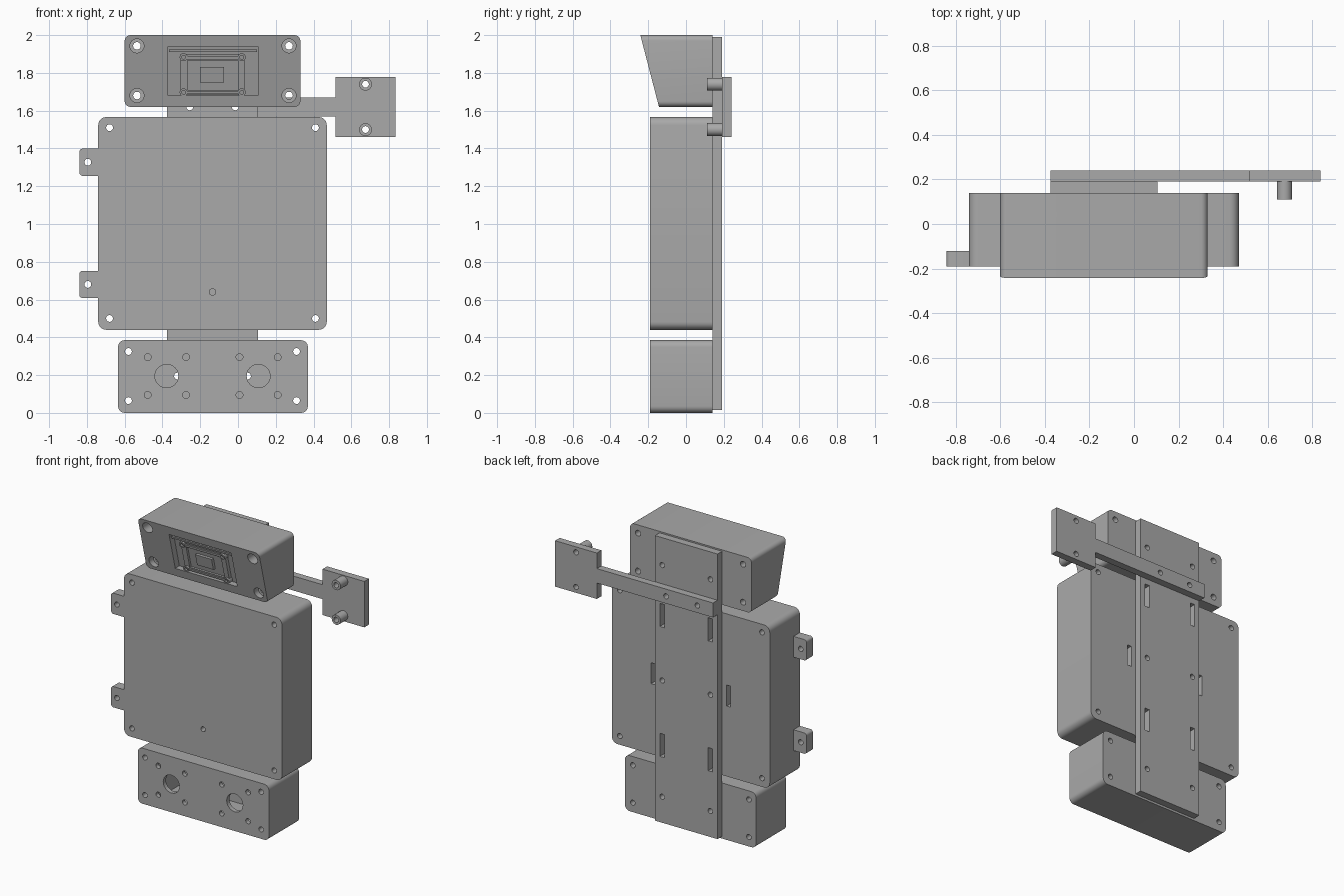
import bpy, bmesh
from math import pi, cos, sin, radians

if "Cube" in bpy.data.objects:
    bpy.data.objects.remove(bpy.data.objects["Cube"])

grey = bpy.data.materials.new("plain grey")
grey.use_nodes = True
colour = (0.4, 0.4, 0.4, 1)
grey.diffuse_color = colour
grey.node_tree.nodes["Principled BSDF"].inputs["Base Color"].default_value = colour

MID = -0.135                      # centre line of the boxes and the backbone
FRONT, BACK = -0.19, 0.14         # faces of the two lower boxes


def slope(z):
    """Y of the leaning face of the top housing at height z."""
    return -0.143 - 0.26 * (z - 1.62)


def rounded(x0, x1, z0, z1, r=0.0, steps=6):
    if not r:
        return [(x0, z0), (x1, z0), (x1, z1), (x0, z1)]
    centres = [(x1 - r, z1 - r), (x0 + r, z1 - r), (x0 + r, z0 + r), (x1 - r, z0 + r)]
    return [(cx + r * cos(a), cz + r * sin(a))
            for i, (cx, cz) in enumerate(centres)
            for a in [(i + k / steps) * pi / 2 for k in range(steps + 1)]]


def circle(x, z, r, n=24):
    return [(x + r * cos(2 * pi * k / n), z + r * sin(2 * pi * k / n)) for k in range(n)]


def make(name, outlines, y0, y1, lean=False):
    """Extrude outlines in the xz plane from y0 to y1; lean shears them onto the slope."""
    bm = bmesh.new()
    for pts in outlines:
        rings = [[bm.verts.new((x, y + (slope(z) if lean else 0), z)) for x, z in pts]
                 for y in (y0, y1)]
        bm.faces.new(rings[0])
        bm.faces.new(rings[1][::-1])
        for i in range(len(pts)):
            j = (i + 1) % len(pts)
            bm.faces.new((rings[0][i], rings[1][i], rings[1][j], rings[0][j]))
    bmesh.ops.recalc_face_normals(bm, faces=bm.faces)
    mesh = bpy.data.meshes.new(name)
    bm.to_mesh(mesh)
    bm.free()
    mesh.materials.append(grey)
    obj = bpy.data.objects.new(name, mesh)
    bpy.context.collection.objects.link(obj)
    return obj


def cut(obj, outlines, y0, y1, lean=False):
    """Subtract extruded outlines from an object."""
    tool = make("cutter", outlines, y0, y1, lean)
    tool.hide_render = True
    mod = obj.modifiers.new("cut", "BOOLEAN")
    mod.operation, mod.solver, mod.object = "DIFFERENCE", "EXACT", tool
    graph = bpy.context.evaluated_depsgraph_get()
    mesh = bpy.data.meshes.new_from_object(obj.evaluated_get(graph))
    obj.modifiers.clear()
    obj.data = mesh
    bpy.data.objects.remove(tool)


def holes(xs, zs, r):
    return [circle(x, z, r) for x in xs for z in zs]


def slots(xs, zs, w, h):
    return [rounded(x - w / 2, x + w / 2, z - h / 2, z + h / 2) for x in xs for z in zs]


mount_x = (MID - 0.185, MID + 0.185)
plate_slots = slots(mount_x, (0.55, 1.45), 0.035, 0.16)
arm_bolts = holes((MID - 0.12, MID + 0.12), (1.62,), 0.018)

# Main enclosure with bolt holes and cable slots
main_box = make("main_enclosure", [rounded(-0.74, 0.47, 0.44, 1.566, 0.042)], FRONT, BACK)
cut(main_box, holes((-0.68, 0.41), (0.5, 1.51), 0.018), -0.3, 0.3)
cut(main_box, holes((MID,), (0.64,), 0.017), -0.3, -0.1)
cut(main_box, plate_slots + slots((MID - 0.29, MID + 0.29), (1.0,), 0.03, 0.145)
    + holes(mount_x, (1.0,), 0.018), 0.02, 0.3)

# Side tabs
for label, z in (("lower", 0.68), ("upper", 1.327)):
    tab = make(label + "_side_tab", [rounded(-0.84, -0.72, z - 0.072, z + 0.072, 0.018)],
               FRONT, -0.12)
    cut(tab, holes((-0.795,), (z,), 0.018), -0.3, 0)

# Lower hollow box with two round openings
low_box = make("lower_enclosure", [rounded(-0.635, 0.37, 0, 0.385, 0.036)], FRONT, BACK)
cut(low_box, [rounded(-0.53, 0.26, 0.03, 0.355)], -0.16, 0.11)
cut(low_box, holes((-0.58, 0.31), (0.065, 0.325), 0.018), -0.3, 0.3)
cut(low_box, holes((MID - 0.243, MID + 0.243), (0.195,), 0.062)
    + holes((-0.478, -0.275, 0.008, 0.21), (0.095, 0.295), 0.018), -0.3, -0.1)
cut(low_box, holes(mount_x, (0.195,), 0.018), 0.05, 0.3)

# Top housing with a leaning front face
top_box = make("top_housing", [rounded(-0.6, 0.33, 1.62, 2.0, 0.03)], -0.1, BACK)
for v in top_box.data.vertices:
    if v.co.y < 0:
        v.co.y = slope(v.co.z)
corner_x, corner_z = (-0.535, 0.27), (1.68, 1.943)
cut(top_box, holes(corner_x, corner_z, 0.037), -0.4, -0.11)
cut(top_box, holes(corner_x, corner_z, 0.02), -0.4, 0.3)
cut(top_box, holes(mount_x, (1.8,), 0.018), 0.05, 0.3)
cut(top_box, [rounded(-0.37, 0.105, 1.68, 1.94)], -0.1, 0.045, True)

# Sensor module set in the sloping recess
board = make("sensor_board", [rounded(-0.305, 0.035, 1.685, 1.9)], 0.02, 0.046, True)
cut(board, [rounded(-0.267, 0.0, 1.71, 1.865)], 0, 0.036, True)
make("sensor_block", [rounded(-0.2, -0.075, 1.75, 1.83)], 0.015, 0.04, True)
make("sensor_clips", [rounded(-0.27, 0.0, 1.872, 1.89), rounded(-0.27, 0.0, 1.69, 1.705),
                      rounded(-0.365, 0.1, 1.91, 1.925)], 0.01, 0.046, True)
screw_x, screw_z = (-0.288, 0.02), (1.697, 1.883)
posts = make("sensor_posts", holes(screw_x, screw_z, 0.021), 0.005, 0.046, True)
cut(posts, holes(screw_x, screw_z, 0.01), -0.1, 0.03, True)

# Backbone plate joining the three boxes
spine = make("backbone_plate", [rounded(-0.375, 0.105, 0.015, 1.99)], BACK, 0.19)
cut(spine, plate_slots + holes(mount_x, (0.195, 1.0, 1.8), 0.018) + arm_bolts, 0, 0.4)

# Side arm with a square pad and two standoffs
arm_outline = [(-0.375, 1.57), (0.515, 1.57), (0.515, 1.46), (0.835, 1.46),
               (0.835, 1.778), (0.515, 1.778), (0.515, 1.67), (-0.375, 1.67)]
arm = make("side_arm", [arm_outline], 0.19, 0.24)
pad_bolts = holes((0.675,), (1.5, 1.74), 0.018)
cut(arm, arm_bolts + pad_bolts, 0, 0.4)
standoffs = make("arm_standoffs", holes((0.675,), (1.5, 1.74), 0.034), 0.11, 0.19)
cut(standoffs, pad_bolts, 0, 0.4)

# Smooth the round surfaces, keep the edges crisp
bpy.ops.object.select_all(action="DESELECT")
for obj in bpy.context.collection.objects:
    if obj.type == "MESH":
        obj.select_set(True)
        bpy.context.view_layer.objects.active = obj
bpy.ops.object.shade_smooth_by_angle(angle=radians(30))
